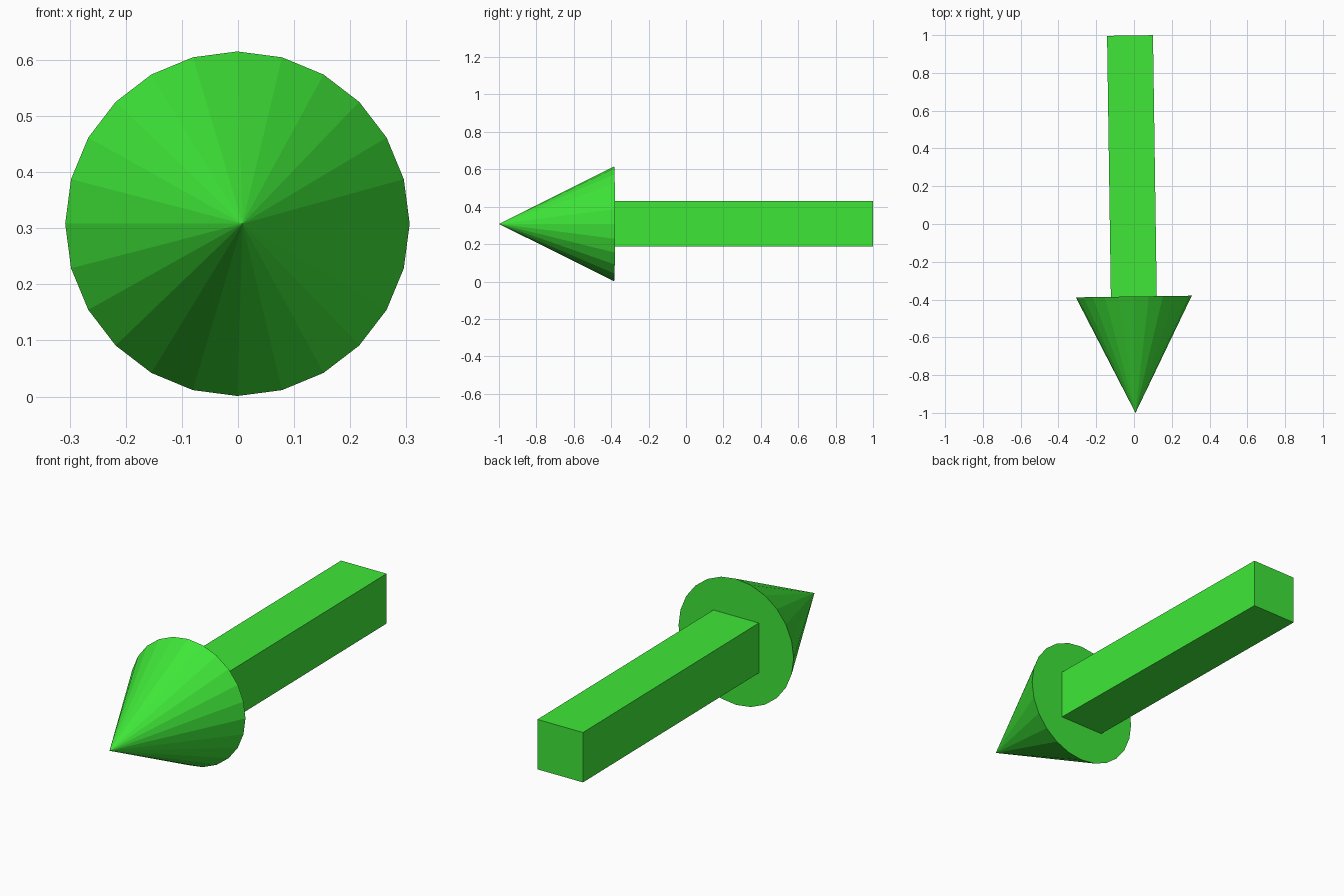
import bpy, bmesh, math
from mathutils import Matrix, Vector

if "Cube" in bpy.data.objects:
    bpy.data.objects.remove(bpy.data.objects["Cube"])

CENTRE_Z = 0.308
YAW = 0.0145            # the arrow is turned very slightly about z
HEAD_LEN, HEAD_R = 0.616, 0.307
SHAFT_LEN, SHAFT_W = 1.382, 0.243

green = bpy.data.materials.new("green")
green.diffuse_color = (0.05, 0.8, 0.04, 1)
green.use_nodes = True
green.node_tree.nodes["Principled BSDF"].inputs["Base Color"].default_value = green.diffuse_color

# Arrow frame: local +z runs from the shared joint towards the tip (-y)
joint = Matrix.Translation((-0.001, -0.384, CENTRE_Z)) @ \
    Matrix.Rotation(YAW, 4, 'Z') @ Matrix.Rotation(math.pi / 2, 4, 'X')


def add_part(name, bm):
    mesh = bpy.data.meshes.new(name)
    bmesh.ops.recalc_face_normals(bm, faces=bm.faces)
    bm.to_mesh(mesh)
    bm.free()
    mesh.materials.append(green)
    obj = bpy.data.objects.new(name, mesh)
    obj.matrix_world = joint
    bpy.context.collection.objects.link(obj)


# Conical head, 24 flat sides, closed base
bm = bmesh.new()
bmesh.ops.create_cone(bm, cap_ends=True, segments=24, radius1=HEAD_R, radius2=0,
                      depth=HEAD_LEN, matrix=Matrix.Translation((0, 0, HEAD_LEN / 2)))
bmesh.ops.remove_doubles(bm, verts=bm.verts, dist=1e-5)
add_part("arrow_head", bm)

# Square shaft
bm = bmesh.new()
bmesh.ops.create_cube(bm, size=1)
bmesh.ops.scale(bm, vec=(SHAFT_W, SHAFT_W, SHAFT_LEN), verts=bm.verts)
bmesh.ops.translate(bm, vec=Vector((0, 0.002, -SHAFT_LEN / 2)), verts=bm.verts)
add_part("arrow_shaft", bm)
